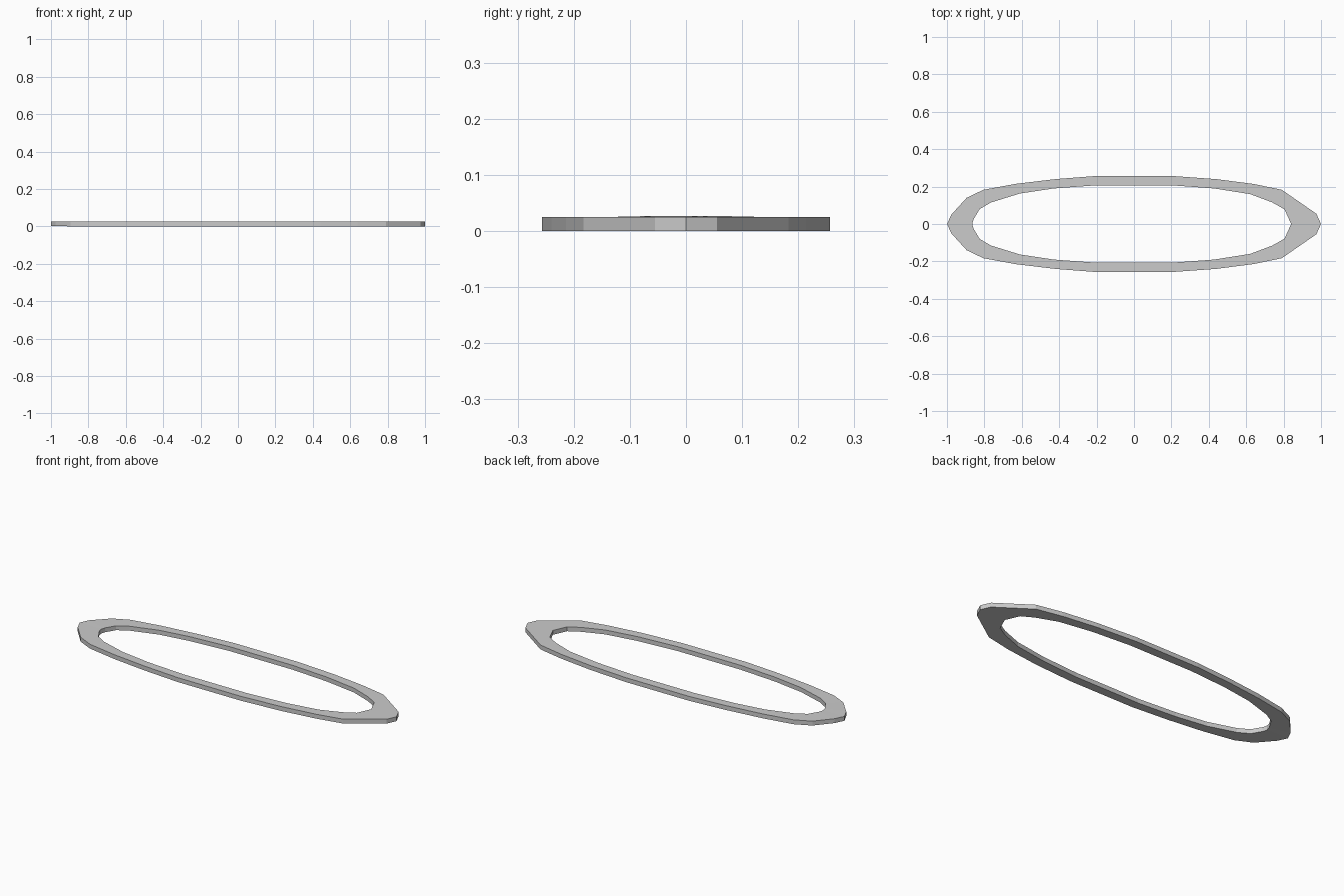
import bpy, bmesh

if "Cube" in bpy.data.objects:
    bpy.data.objects.remove(bpy.data.objects["Cube"])

THICK = 0.025

# Half outlines (y >= 0), paired point by point from the right tip to the left tip
outer = [(1, 0), (.975, .055), (.79, .183), (.64, .214), (.44, .24), (.2, .257), (-.2, .257),
         (-.42, .24), (-.63, .215), (-.805, .183), (-.895, .14), (-.975, .052), (-1, 0)]
inner = [(.84, 0), (.805, .078), (.74, .115), (.62, .16), (.43, .19), (.2, .207), (-.2, .207),
         (-.43, .19), (-.61, .163), (-.765, .115), (-.825, .08), (-.858, .025), (-.865, 0)]


def full_loop(half):
    return half + [(x, -y) for x, y in half[-2:0:-1]]


def lift(x):
    # The left tip rises very slightly
    return 0.002 if x < -0.93 else 0


# Flat faceted oval ring with pointed ends
bm = bmesh.new()
rings = []
for half, z in ((outer, 0), (outer, THICK), (inner, THICK), (inner, 0)):
    rings.append([bm.verts.new((x, y, z + lift(x))) for x, y in full_loop(half)])

n = len(rings[0])
for k in range(4):
    a, b = rings[k], rings[(k + 1) % 4]
    for i in range(n):
        j = (i + 1) % n
        bm.faces.new((a[i], a[j], b[j], b[i]))
bmesh.ops.recalc_face_normals(bm, faces=bm.faces)

mesh = bpy.data.meshes.new("oval_ring")
bm.to_mesh(mesh)
bm.free()
bpy.context.collection.objects.link(bpy.data.objects.new("oval_ring", mesh))
